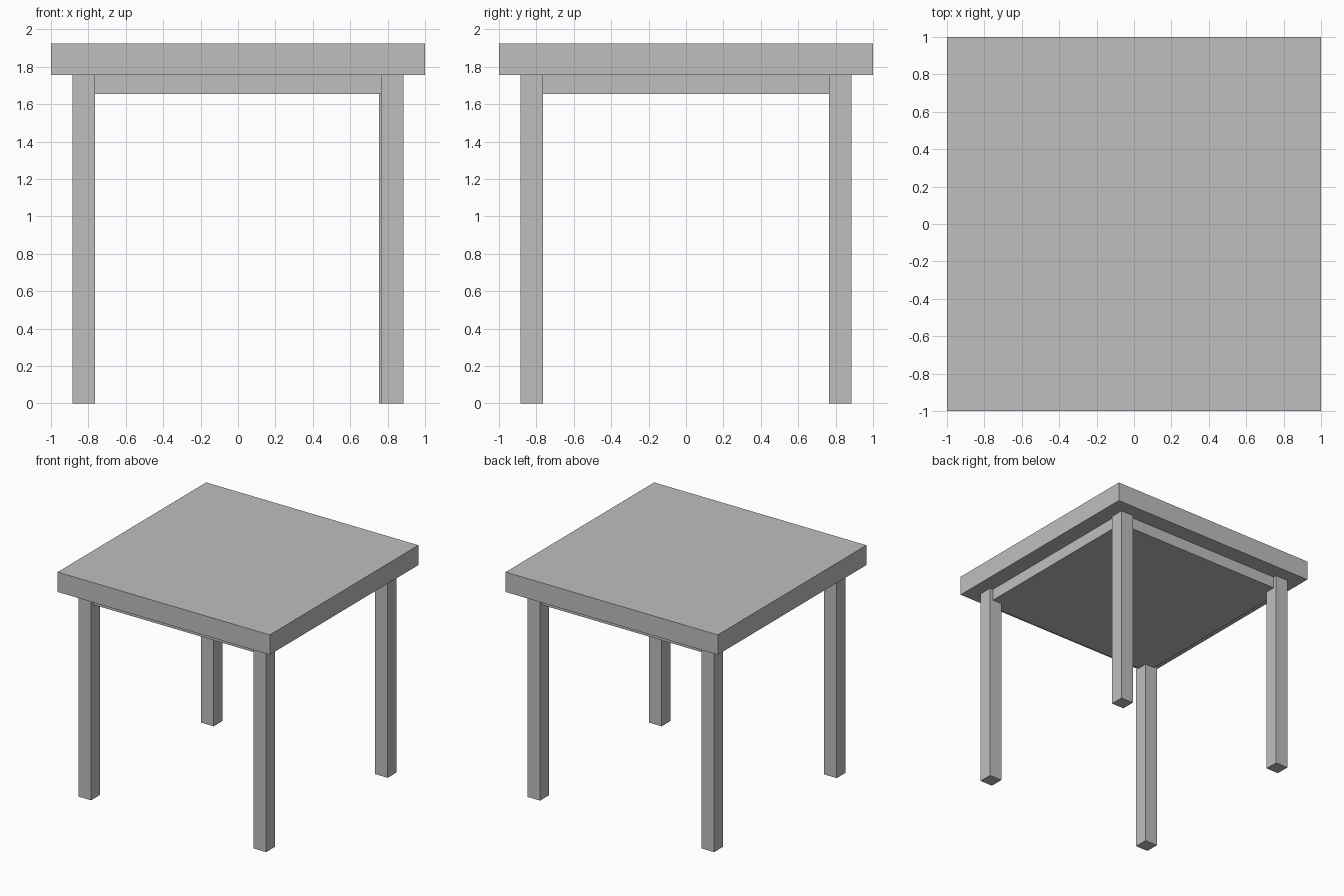
import bpy

cube = bpy.data.objects.get("Cube")
if cube:
    bpy.data.objects.remove(cube, do_unlink=True)

grey = bpy.data.materials.new("plain grey")
grey.use_nodes = True
colour = (0.52, 0.52, 0.52, 1)
grey.diffuse_color = colour
grey.node_tree.nodes["Principled BSDF"].inputs["Base Color"].default_value = colour

TOP_Z, UNDER_Z, APRON_Z = 1.925, 1.756, 1.655
LEG_W, LEG_OUTER = 0.12, 0.885


def box(name, x, y, width, depth, bottom, top):
    """Flat-sided box from its plan centre, plan size and height range."""
    bpy.ops.mesh.primitive_cube_add(size=1, location=(x, y, (bottom + top) / 2))
    obj = bpy.context.object
    obj.name = name
    obj.scale = (width, depth, top - bottom)
    bpy.ops.object.transform_apply(location=False, rotation=False, scale=True)
    obj.data.materials.append(grey)
    return obj


# Thick square top and the shallow block set back beneath it
box("table_top", 0, 0, 2, 2, UNDER_Z, TOP_Z)
box("apron", 0, 0, 1.71, 1.71, APRON_Z, UNDER_Z)

# Four square legs
centre = LEG_OUTER - LEG_W / 2
for side, sx in (("left", 1), ("right", -1)):
    for end, sy in (("front", -1), ("back", 1)):
        leg = box(f"{end}_{side}_leg", sx * centre, sy * centre,
                  LEG_W, LEG_W, 0, UNDER_Z)
        if (side, end) == ("left", "back"):
            leg.location.x -= 0.01  # this leg stands slightly further in
